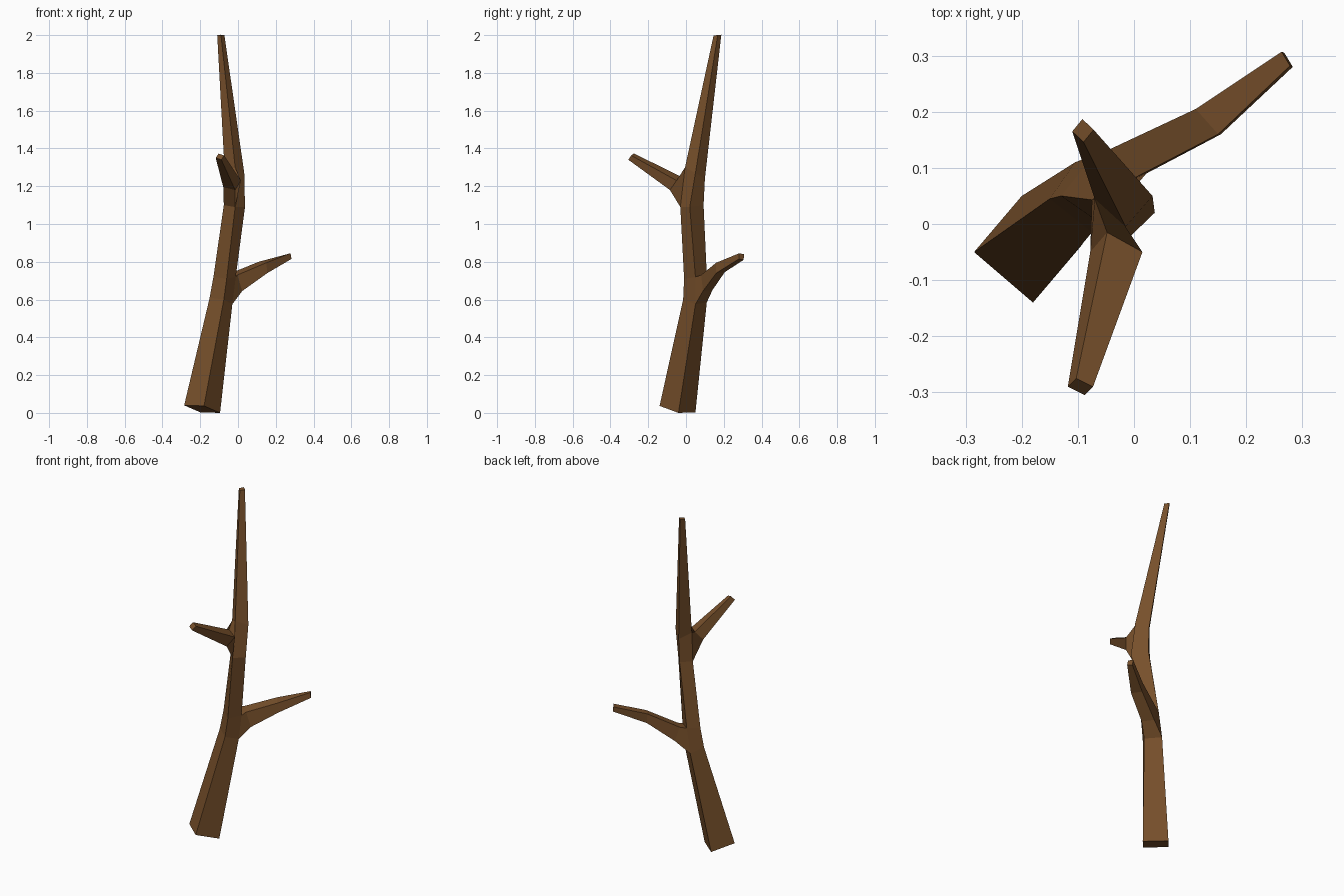
import bpy, bmesh
from mathutils import Vector

if "Cube" in bpy.data.objects:
    bpy.data.objects.remove(bpy.data.objects["Cube"])

bm = bmesh.new()


def ring(a, b, c):
    """Four-sided cross-section from three corners (parallelogram)."""
    a, b, c = Vector(a), Vector(b), Vector(c)
    return [bm.verts.new(p) for p in (a, b, c, a + c - b)]


def loft(rings, skip=None):
    """Join rings with quads; skip = {segment: side} leaves a hole for a fork."""
    skip = skip or {}
    for s, (lo, hi) in enumerate(zip(rings, rings[1:])):
        for i in range(4):
            if skip.get(s) != i:
                j = (i + 1) % 4
                bm.faces.new((lo[i], lo[j], hi[j], hi[i]))


# Trunk: corners run left, front, right, back
trunk = [
    ring((-.285, -.05, .04), (-.18, -.14, .037), (-.095, -.04, 0)),
    ring((-.15, .045, .61), (-.075, -.015, .60), (-.03, .05, .575)),
    ring((-.13, .05, .72), (-.06, -.01, .71), (-.012, .05, .72)),
    ring((-.075, .043, 1.10), (-.015, -.03, 1.09), (.037, .02, 1.09)),
    ring((-.07, .045, 1.27), (-.015, -.005, 1.30), (.033, .05, 1.27)),
    ring((-.11, .165, 2), (-.09, .146, 1.998), (-.072, .168, 2)),
]
loft(trunk, {1: 2, 3: 0})

# Lower branch, growing from the back-right side of the trunk
r1, r2 = trunk[1], trunk[2]
lower = [
    [r1[2], r1[3], r2[3], r2[2]],
    ring((.022, .09, .645), (-.025, .14, .65), (-.05, .13, .735)),
    ring((.155, .16, .74), (.115, .205, .745), (.11, .205, .80)),
    ring((.283, .28, .815), (.268, .305, .81), (.263, .307, .84)),
]
loft(lower)

# Upper branch, growing from the front-left side of the trunk
r3, r4 = trunk[3], trunk[4]
upper = [
    [r3[0], r3[1], r4[1], r4[0]],
    ring((-.078, -.05, 1.195), (-.015, -.085, 1.18), (.015, -.05, 1.23)),
    ring((-.118, -.29, 1.35), (-.088, -.305, 1.34), (-.073, -.29, 1.363)),
]
loft(upper)

# Cut ends
for end in (trunk[0], trunk[-1], lower[-1], upper[-1]):
    bm.faces.new(end)

bmesh.ops.recalc_face_normals(bm, faces=bm.faces)
mesh = bpy.data.meshes.new("forked_branch")
bm.to_mesh(mesh)
bm.free()

bark = bpy.data.materials.new("brown_bark")
bark.diffuse_color = (.185, .08, .024, 1)
bark.use_nodes = True
bark.node_tree.nodes["Principled BSDF"].inputs["Base Color"].default_value = bark.diffuse_color
mesh.materials.append(bark)
bpy.context.collection.objects.link(bpy.data.objects.new("forked_branch", mesh))
